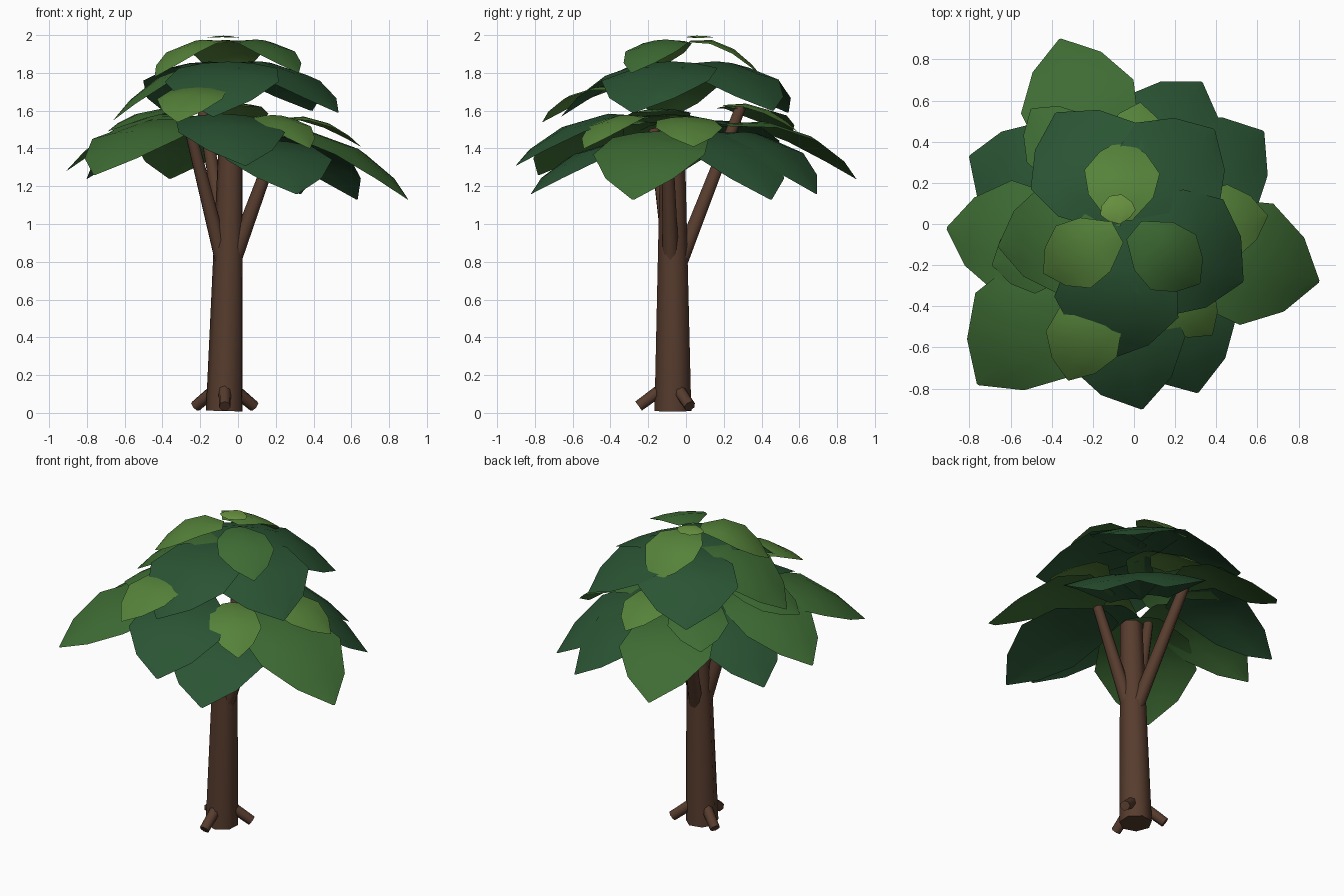
import bpy, bmesh, math
from mathutils import Vector

if "Cube" in bpy.data.objects:
    bpy.data.objects.remove(bpy.data.objects["Cube"])


def material(name, color):
    m = bpy.data.materials.new(name)
    m.diffuse_color = (*color, 1)
    m.use_nodes = True
    m.node_tree.nodes["Principled BSDF"].inputs["Base Color"].default_value = m.diffuse_color
    return m


BARK = material("bark", (0.095, 0.045, 0.027))
GREENS = {
    "D": material("dark_green", (0.023, 0.088, 0.033)),
    "M": material("mid_green", (0.048, 0.150, 0.034)),
    "L": material("light_green", (0.092, 0.225, 0.042)),
    "T": material("tip_green", (0.150, 0.310, 0.055)),
}


def finish(name, bm, mat, angle):
    me = bpy.data.meshes.new(name)
    bm.to_mesh(me)
    bm.free()
    me.materials.append(mat)
    ob = bpy.data.objects.new(name, me)
    bpy.context.collection.objects.link(ob)
    bpy.context.view_layer.objects.active = ob
    ob.select_set(True)
    bpy.ops.object.shade_smooth_by_angle(angle=math.radians(angle))
    ob.select_set(False)
    return ob


def limb(name, a, b, r1, r2, sides):
    """Tapered round limb from a to b."""
    a, b = Vector(a), Vector(b)
    bm = bmesh.new()
    bmesh.ops.create_cone(bm, cap_ends=True, segments=sides, radius1=r1,
                          radius2=r2, depth=(b - a).length)
    rot = (b - a).to_track_quat('Z', 'Y')
    for v in bm.verts:
        v.co = rot @ v.co + (a + b) / 2
    return finish(name, bm, BARK, 62)


# (position along leaf, half width fraction)
OUTLINE = [(0, 0.17), (0.3, 0.44), (0.6, 0.51), (0.84, 0.31), (1, 0.01)]
ACROSS = [-1, -0.5, 0, 0.5, 1]


def leaf(name, base, tip, width, color, arch=0.05, droop=0.13):
    """Broad leaf sheet, level near its base and falling steeply to a pointed tip."""
    base, tip = Vector(base), Vector(tip)
    d = tip - base
    side = Vector((-d.y, d.x, 0)).normalized()
    bm = bmesh.new()
    rows = []
    for t, w in OUTLINE:
        mid = base + Vector((d.x * t, d.y * t, d.z * t ** 2.2
                             + 4 * arch * d.length * t * (1 - t)))
        rows.append([bm.verts.new(mid + side * (s * w * width)
                                  - Vector((0, 0, droop * w * width * s * s)))
                     for s in ACROSS])
    for r, q in zip(rows, rows[1:]):
        for i in range(len(ACROSS) - 1):
            bm.faces.new((r[i + 1], r[i], q[i], q[i + 1]))
    bmesh.ops.recalc_face_normals(bm, faces=bm.faces)
    bm.normal_update()
    if sum(f.normal.z for f in bm.faces) < 0:
        bmesh.ops.reverse_faces(bm, faces=bm.faces)
    return finish(name, bm, GREENS[color], 60)


# Trunk and three branches
limb("trunk", (-0.07, -0.068, 0.01), (-0.038, -0.07, 1.37), 0.1, 0.068, 7)
limb("branch_right", (-0.02, -0.08, 0.82), (0.2, -0.1, 1.42), 0.043, 0.03, 8)
limb("branch_left", (-0.08, -0.08, 0.80), (-0.255, -0.17, 1.5), 0.043, 0.03, 8)
limb("branch_back", (-0.05, -0.03, 0.80), (-0.19, 0.29, 1.62), 0.043, 0.03, 8)

# Roots spread evenly around the trunk
for i, deg in enumerate((-90, 30, 150)):
    c, s = math.cos(math.radians(deg)), math.sin(math.radians(deg))
    limb(f"root_{i}", (-0.07 + 0.05 * c, -0.07 + 0.05 * s, 0.13),
         (-0.07 + 0.18 * c, -0.07 + 0.18 * s, 0.035), 0.034, 0.031, 7)

# Canopy: base, tip, width, colour
LOWER = [
    ((0.14, -0.07, 1.48), (0.90, -0.28, 1.13), 0.60, "M"),
    ((0.08, -0.13, 1.43), (0.31, -0.82, 1.16), 0.58, "D"),
    ((-0.14, -0.20, 1.57), (0.04, -0.90, 1.31), 0.57, "D"),
    ((-0.22, -0.18, 1.54), (-0.76, -0.78, 1.26), 0.60, "M"),
    ((-0.22, -0.12, 1.57), (-0.91, -0.02, 1.28), 0.54, "M"),
    ((-0.20, 0.10, 1.54), (-0.80, 0.33, 1.24), 0.54, "D"),
    ((-0.15, 0.20, 1.53), (-0.36, 0.90, 1.24), 0.56, "M"),
    ((-0.03, 0.14, 1.48), (0.33, 0.69, 1.16), 0.54, "D"),
    ((0.06, 0.0, 1.48), (0.63, 0.45, 1.13), 0.58, "D"),
]
MIDDLE = [
    ((0.22, -0.02, 1.56), (0.65, 0.04, 1.41), 0.35, "L"),
    ((0.10, -0.22, 1.57), (0.38, -0.54, 1.40), 0.31, "L"),
    ((-0.16, -0.32, 1.72), (-0.32, -0.76, 1.54), 0.36, "L"),
    ((-0.28, -0.10, 1.60), (-0.69, -0.20, 1.49), 0.36, "M"),
    ((-0.20, 0.20, 1.62), (-0.50, 0.56, 1.48), 0.36, "M"),
    ((-0.02, 0.20, 1.63), (0.03, 0.59, 1.49), 0.30, "L"),
]
UPPER = [
    ((-0.02, -0.02, 1.85), (-0.13, -0.66, 1.57), 0.60, "D"),
    ((-0.06, 0.01, 1.85), (0.53, -0.28, 1.59), 0.62, "D"),
    ((-0.06, 0.02, 1.85), (0.39, 0.46, 1.60), 0.57, "D"),
    ((-0.05, 0.02, 1.85), (-0.38, 0.54, 1.59), 0.59, "D"),
    ((-0.04, -0.02, 1.84), (-0.66, -0.11, 1.55), 0.52, "M"),
]
CROWN = [
    ((-0.07, 0.02, 1.97), (-0.05, 0.41, 1.77), 0.36, "L"),
    ((-0.08, -0.04, 1.97), (-0.44, -0.24, 1.78), 0.34, "L"),
    ((0.0, -0.03, 1.97), (0.32, -0.29, 1.80), 0.34, "M"),
    ((-0.09, 0.14, 1.99), (-0.07, 0.0, 1.99), 0.17, "T"),
]
for layer, leaves in (("lower", LOWER), ("middle", MIDDLE),
                      ("upper", UPPER), ("crown", CROWN)):
    for i, args in enumerate(leaves):
        leaf(f"{layer}_leaf_{i}", *args)
